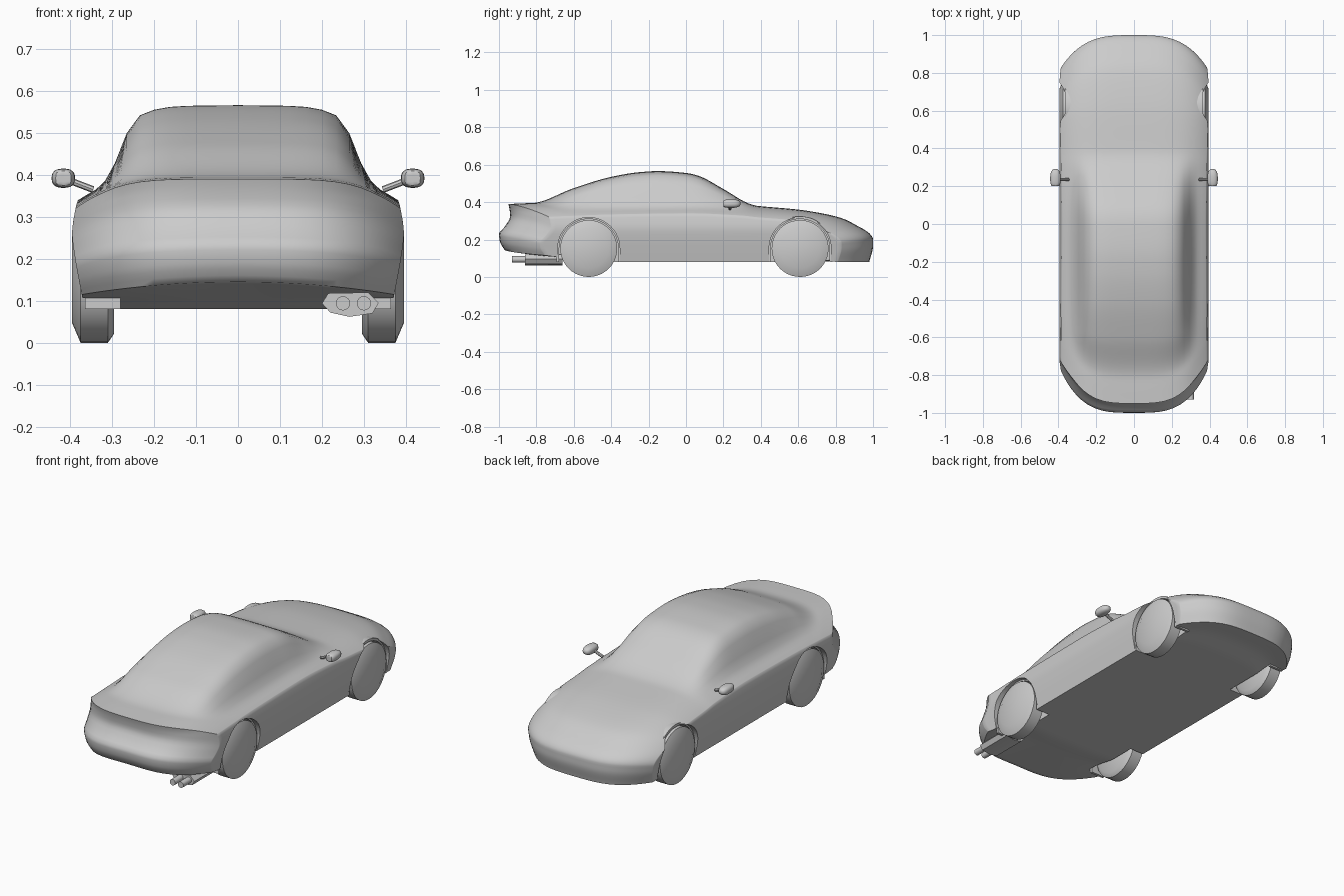
import bpy, bmesh, math
from mathutils import Vector

if "Cube" in bpy.data.objects:
    bpy.data.objects.remove(bpy.data.objects["Cube"])

grey = bpy.data.materials.new("plain_grey")
grey.use_nodes = True
grey.diffuse_color = (0.6, 0.6, 0.6, 1)
grey.node_tree.nodes["Principled BSDF"].inputs["Base Color"].default_value = (0.6, 0.6, 0.6, 1)


def curve(points):
    """Smooth function through (t, value) points, without overshoot."""
    ts, vs = zip(*points)
    last = len(ts) - 1
    d = [(vs[i + 1] - vs[i]) / (ts[i + 1] - ts[i]) for i in range(last)]
    m = [d[0]] + [2 * a * b / (a + b) if a * b > 0 else 0 for a, b in zip(d, d[1:])] + [d[-1]]

    def value(t):
        t = min(max(t, ts[0]), ts[-1])
        i = 0
        while i < last - 1 and t > ts[i + 1]:
            i += 1
        h = ts[i + 1] - ts[i]
        s = (t - ts[i]) / h
        r = 1 - s
        return (vs[i] * r * r * (1 + 2 * s) + vs[i + 1] * s * s * (1 + 2 * r)
                + h * s * r * (m[i] * r - m[i + 1] * s))
    return value


def ramp(t):
    t = min(max(t, 0), 1)
    return t * t * (3 - 2 * t)


def finish(name, bm, angle=35):
    bmesh.ops.recalc_face_normals(bm, faces=bm.faces)
    mesh = bpy.data.meshes.new(name)
    bm.to_mesh(mesh)
    bm.free()
    mesh.materials.append(grey)
    ob = bpy.data.objects.new(name, mesh)
    bpy.context.collection.objects.link(ob)
    smooth(ob, angle)
    return ob


def smooth(ob, angle):
    bpy.ops.object.select_all(action='DESELECT')
    ob.select_set(True)
    bpy.context.view_layer.objects.active = ob
    bpy.ops.object.shade_smooth_by_angle(angle=math.radians(angle))


def prism(name, outline, axis, start, end):
    """Extrude an outline of 3D points along an axis."""
    bm = bmesh.new()
    step = Vector([end - start if a == axis else 0 for a in range(3)])
    for p in outline:
        p[axis] = start
    face = bm.faces.new([bm.verts.new(p) for p in outline])
    new = bmesh.ops.extrude_face_region(bm, geom=[face])["geom"]
    bmesh.ops.translate(bm, vec=step, verts=[g for g in new if isinstance(g, bmesh.types.BMVert)])
    bm.faces.ensure_lookup_table()
    if face.is_valid and len({f for e in face.edges for f in e.link_faces}) == 1:
        bm.faces.remove(face)
    return finish(name, bm)


def tube(name, a, b, radius, sides=16):
    a, b = Vector(a), Vector(b)
    bm = bmesh.new()
    bmesh.ops.create_cone(bm, cap_ends=True, segments=sides, radius1=radius,
                          radius2=radius, depth=(b - a).length)
    turn = (b - a).to_track_quat('Z', 'Y').to_matrix()
    for v in bm.verts:
        v.co = turn @ v.co + (a + b) / 2
    return finish(name, bm)


# Body shape curves: lengthwise heights, cross-section and end outlines
WIDTH = 0.385
roof_line = curve([(-.95, .39), (-.82, .395), (-.6, .475), (-.4, .535), (-.25, .56),
                   (-.15, .566), (0, .556), (.06, .543), (.2, .47), (.33, .395),
                   (.38, .38), (.6, .36), (.7, .345), (.83, .315), (.95, .255)])
deck_line = curve([(-.95, .39), (-.82, .395), (0, .405), (.3, .39), (.38, .38),
                   (.6, .36), (.7, .345), (.83, .315), (.95, .255)])
edge_drop = curve([(-.5, .07), (.5, .06), (.95, .025)])
cabin_shape = curve([(0, 1), (.14, .99), (.23, .92), (.27, .68), (.3, .28), (.32, .08), (.345, 0)])
floor_line = curve([(-.97, .145), (-.66, .1), (-.5, .08), (.7, .08), (.85, .09), (.98, .08)])
side_width = curve([(.08, .365), (.15, .379), (.2, .388), (.26, .395), (.32, .387), (.36, .375)])
tail = curve([(0, -.97), (.18, -.995), (.35, -1), (.5, -.97), (.75, -.94), (.92, -.945), (1, -.95)])
nose = curve([(0, .98), (.5, 1), (.7, 1), (.85, .985), (1, .95)])


def body_point(u, t, w):
    """Map box parameters (across, along, up) to the body surface."""
    y = tail(w) * (1 - t) + nose(w) * t
    a = abs(u)
    top = deck_line(y) - edge_drop(y) * a ** 5
    top += max(roof_line(y) - deck_line(y), 0) * cabin_shape(a * WIDTH)
    bottom = floor_line(y) - .03 * a * a * ramp((-y - .6) / .35)
    z = bottom + (top - bottom) * w
    # Pull the corners of both ends back for a rounded plan
    if y > 0:
        y -= .17 * a ** 3.3 * ramp((y - .45) / .45)
    else:
        y += .22 * a ** 3.5 * ramp((-y - .4) / .5)
    return Vector((u * side_width(z), y, z))


def make_body():
    bm = bmesh.new()
    size = (28, 80, 16)
    verts = {}

    def vert(key):
        if key not in verts:
            i, j, k = (key[n] / size[n] for n in range(3))
            verts[key] = bm.verts.new(body_point(math.sin((i - .5) * math.pi), j, k))
        return verts[key]

    for axis in range(3):
        a, b = [n for n in range(3) if n != axis]
        for side in (0, size[axis]):
            for p in range(size[a]):
                for q in range(size[b]):
                    quad = []
                    for dp, dq in ((0, 0), (1, 0), (1, 1), (0, 1)):
                        key = [side] * 3
                        key[a], key[b] = p + dp, q + dq
                        quad.append(vert(tuple(key)))
                    bm.faces.new(quad)
    return finish("body", bm, 50)


def arch(y, radius, low):
    """Half-round outline with straight legs down to a given height."""
    pts = [Vector((0, y + radius, low))]
    for n in range(25):
        t = math.pi * n / 24
        pts.append(Vector((0, y + radius * math.cos(t), AXLE + radius * math.sin(t))))
    return pts + [Vector((0, y - radius, low))]


AXLE = 0.152
AXLES = {"front": 0.61, "rear": -0.52}
SIDES = {"left": 1, "right": -1}
body = make_body()


# Wheels, arch openings and arch liners
def wheel(name, side, y):
    bm = bmesh.new()
    rings = []
    for x, r in ((.295, .13), (.31, AXLE), (.375, AXLE), (.395, .105)):
        rings.append([bm.verts.new((side * x, y + r * math.cos(n * math.pi / 20),
                                    AXLE + r * math.sin(n * math.pi / 20))) for n in range(40)])
    for r, s in zip(rings, rings[1:]):
        for n in range(40):
            m = (n + 1) % 40
            bm.faces.new((r[n], r[m], s[m], s[n]))
    bm.faces.new(rings[0])
    bm.faces.new(rings[-1])
    finish(name, bm)


for end, y in AXLES.items():
    for label, side in SIDES.items():
        cutter = prism("arch_cutter", arch(y, .166, -.05), 0, side * .28, side * .5)
        cutter.hide_render = True
        cut = body.modifiers.new("arch", 'BOOLEAN')
        cut.operation = 'DIFFERENCE'
        cut.solver = 'EXACT'
        cut.object = cutter
        bpy.ops.object.select_all(action='DESELECT')
        bpy.context.view_layer.objects.active = body
        body.select_set(True)
        bpy.ops.object.modifier_apply(modifier=cut.name)
        bpy.data.objects.remove(cutter)
        wheel(f"{end}_{label}_wheel", side, y)
        liner = arch(y, .172, .08) + arch(y, .158, .08)[::-1]
        prism(f"{end}_{label}_arch_liner", liner, 0, side * .28, side * .365)
smooth(body, 50)

# Door mirrors: rounded shells with a flat rear face, on thin stalks
for label, side in SIDES.items():
    bm = bmesh.new()
    bmesh.ops.create_uvsphere(bm, u_segments=20, v_segments=12, radius=1)
    for v in bm.verts:
        x, y, z = (math.copysign(abs(c) ** .8, c) for c in v.co)
        v.co = (side * (.416 + .028 * x), max(.24 + .052 * y, .2), .392 + .023 * z)
    finish(f"{label}_mirror", bm)
    tube(f"{label}_mirror_stalk", (side * .345, .235, .365), (side * .405, .235, .388), .008, 8)

# Exhaust: faceted silencer with twin tailpipes on one side
silencer = [(.2, .094), (.215, .118), (.31, .12), (.335, .095), (.32, .07), (.265, .062), (.22, .072)]
prism("silencer", [Vector((x, 0, z)) for x, z in silencer], 1, -.86, -.66)
for label, x in (("inner", .25), ("outer", .3)):
    tube(f"{label}_tailpipe", (x, -.93, .094), (x, -.8, .094), .017)
